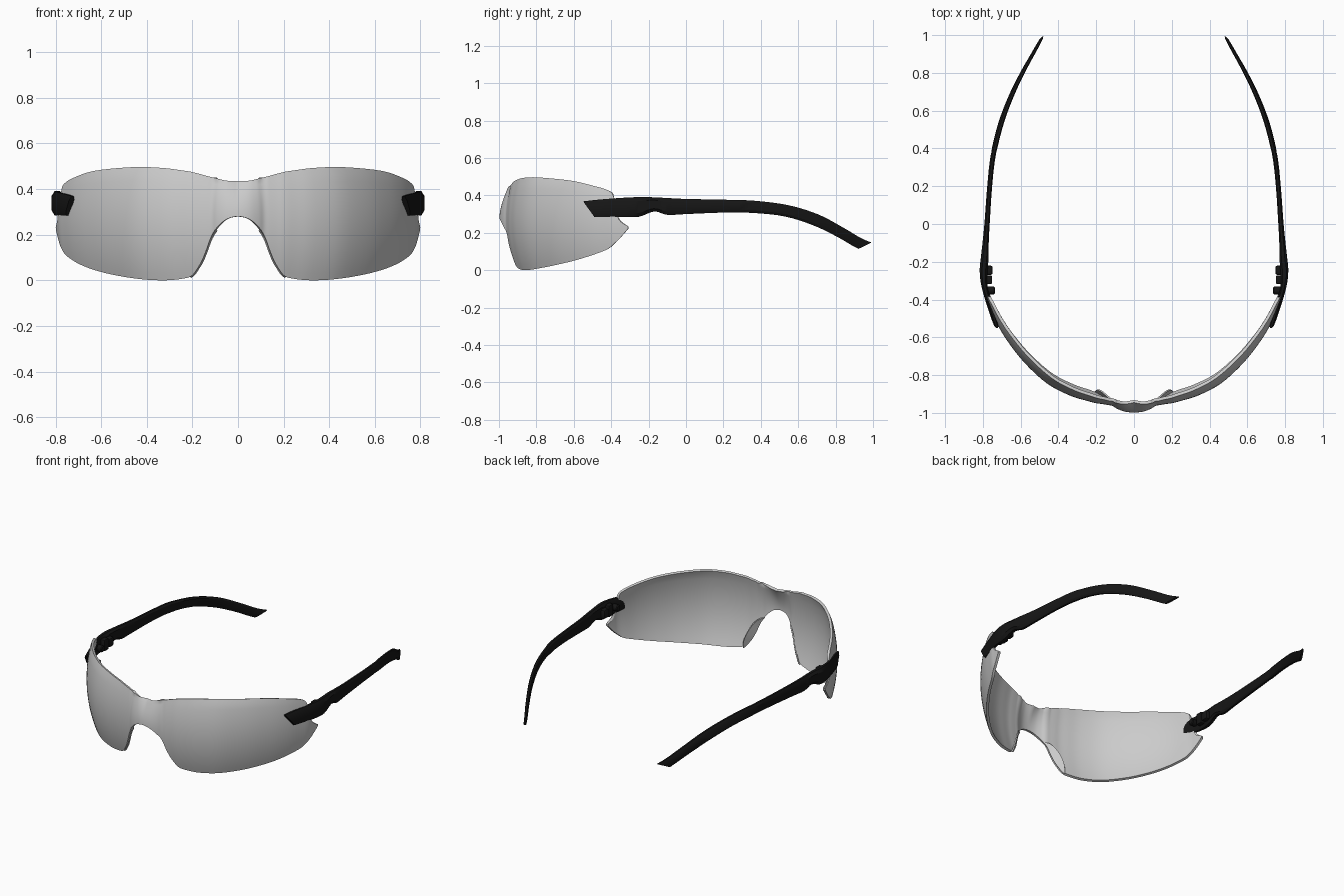
import bpy, bmesh, math
from mathutils import Vector

if "Cube" in bpy.data.objects:
    bpy.data.objects.remove(bpy.data.objects["Cube"])

black = bpy.data.materials.new("black_plastic")
black.diffuse_color = (0.008, 0.008, 0.008, 1)
black.use_nodes = True
black.node_tree.nodes["Principled BSDF"].inputs["Base Color"].default_value = black.diffuse_color


def smooth(keys, sub, first=None):
    """Catmull-Rom resampling of rows of numbers."""
    k = [Vector(r) for r in keys]
    k = [Vector(first) if first else k[0]] + k + [k[-1]]
    out = []
    for i in range(1, len(k) - 2):
        a, b, c, d = k[i - 1:i + 3]
        for s in range(sub):
            t = s / sub
            out.append(0.5 * (2 * b + (c - a) * t + (2 * a - 5 * b + 4 * c - d) * t * t
                              + (3 * b - a - 3 * c + d) * t ** 3))
    return out + [k[-2]]


def loft(name, rows, closed=False, thick=0, mat=None, angle=35):
    """Skin rows of points, mirror across x, optionally thicken."""
    bm = bmesh.new()
    vs = [[bm.verts.new(p) for p in r] for r in rows]
    n = len(rows[0])
    for a, b in zip(vs, vs[1:]):
        for j in range(n if closed else n - 1):
            q = (j + 1) % n
            bm.faces.new((a[j], b[j], b[q], a[q]))
    if closed:
        bm.faces.new(vs[0])
        bm.faces.new(vs[-1][::-1])
        bmesh.ops.recalc_face_normals(bm, faces=bm.faces)
    me = bpy.data.meshes.new(name)
    bm.to_mesh(me)
    bm.free()
    return finish(name, me, thick, mat, angle)


def finish(name, me, thick=0, mat=None, angle=35, bevel=0):
    ob = bpy.data.objects.new(name, me)
    bpy.context.collection.objects.link(ob)
    if mat:
        me.materials.append(mat)
    if bevel:
        m = ob.modifiers.new("bevel", 'BEVEL')
        m.width, m.segments = bevel, 2
    m = ob.modifiers.new("mirror", 'MIRROR')
    m.merge_threshold = 0.0005
    if thick:
        m = ob.modifiers.new("thickness", 'SOLIDIFY')
        m.thickness, m.offset = thick, -1
    bpy.ops.object.select_all(action='DESELECT')
    ob.select_set(True)
    bpy.context.view_layer.objects.active = ob
    bpy.ops.object.convert(target='MESH')
    bpy.ops.object.shade_smooth_by_angle(angle=math.radians(angle))
    return ob


# Wraparound lens: plan position x, y with bottom and top height
lens_keys = [
    (0, -.998, .28, .435), (.05, -.993, .268, .437), (.09, -.978, .235, .446),
    (.115, -.963, .20, .452), (.14, -.958, .135, .458), (.17, -.953, .07, .466),
    (.205, -.948, .025, .474), (.25, -.936, .008, .481), (.34, -.908, 0, .492),
    (.46, -.845, .006, .497), (.58, -.735, .025, .49), (.67, -.62, .05, .477),
    (.73, -.52, .078, .455), (.77, -.43, .11, .43), (.785, -.39, .14, .395),
    (.791, -.36, .165, .28), (.80, -.31, .222, .235)]
cols = smooth(lens_keys, 4, (-.05, -.993, .268, .437))
lens, edge = [], []
for i, c in enumerate(cols):
    a, b = cols[max(i - 1, 0)], cols[min(i + 1, len(cols) - 1)]
    t = Vector((b.x - a.x, b.y - a.y if i else 0, 0)).normalized()
    inward = Vector((-t.y, t.x, 0))
    bridge = max(0, 1 - c.x / .13)
    row = []
    for j in range(17):
        z = c.z + (c.w - c.z) * j / 16
        off = (.65 + 1.3 * bridge) * (z - .27) ** 2
        row.append(Vector((c.x, c.y, z)) + inward * off)
    row[0].x = row[-1].x = c.x if i == 0 else row[0].x
    if i == 0:
        for p in row:
            p.x = 0
    lens.append(row)
    if .1 < c.x < .23:
        edge.append(row[0] + inward * .012)
loft("lens", lens, thick=.016, angle=40)

# Nose flanges turned back from the nose cut-out
flange = []
for i, p in enumerate(edge):
    s = math.sin(math.pi * i / (len(edge) - 1))
    flange.append([p + Vector((.008 * s * k, .012 * s * k, .01 * s * k)) for k in range(4)])
loft("nose_flange", flange, thick=.008)

# Temple arms: outer x, thickness, y and z of the bottom, y and z of the top
arm_keys = [
    (.748, .022, -.49, .285, -.55, .368), (.775, .028, -.42, .284, -.46, .378),
    (.806, .03, -.33, .284, -.34, .387), (.817, .042, -.25, .286, -.25, .391),
    (.810, .04, -.17, .314, -.18, .390), (.802, .033, -.10, .296, -.10, .386),
    (.792, .028, 0, .300, 0, .381), (.777, .026, .20, .308, .20, .377),
    (.758, .026, .36, .306, .37, .371), (.715, .026, .53, .287, .55, .347),
    (.655, .025, .68, .240, .71, .297), (.592, .023, .80, .183, .84, .228),
    (.54, .02, .885, .134, .935, .172), (.513, .016, .922, .114, .992, .148)]
arm = []
for x, w, yb, zb, yt, zt in smooth([k for k in arm_keys], 4):
    # inward lean keeps the arm in plan line where its end is slanted
    sec = []
    for u, v in ((0, .2), (0, .8), (.3, 1), (.75, 1), (1, .85), (1, .15), (.75, 0), (.3, 0)):
        y = yb + (yt - yb) * v
        lean = .6 * (y - (yb + yt) / 2) if y > .4 else (-.4 * (y - (yb + yt) / 2) if y < -.3 else 0)
        sec.append(Vector((x - w * u - (lean if y > .4 else -0.0) + (-lean if y < -.3 else 0), y, zb + (zt - zb) * v)))
    arm.append(sec)
loft("temple_arm", arm, closed=True, mat=black, angle=30)


def box(name, centre, size, bevel=.006):
    bm = bmesh.new()
    bmesh.ops.create_cube(bm, size=1)
    for v in bm.verts:
        v.co = Vector([c + s * p for c, s, p in zip(centre, size, v.co)])
    me = bpy.data.meshes.new(name)
    bm.to_mesh(me)
    bm.free()
    return finish(name, me, mat=black, bevel=bevel)


# Hinge blocks between lens and arm
box("hinge_block", (.776, -.295, .338), (.05, .045, .075))
box("hinge_knuckle", (.768, -.245, .336), (.04, .05, .06), .012)


# Round pin that fixes the arm through the lens
def ring(x, r):
    return [Vector((x, -.352 + r * math.cos(t * math.pi / 8), .335 + r * math.sin(t * math.pi / 8)))
            for t in range(16)]


loft("lens_pin", [ring(.795, .021), ring(.742, .021), ring(.737, .016)], closed=True, mat=black)
